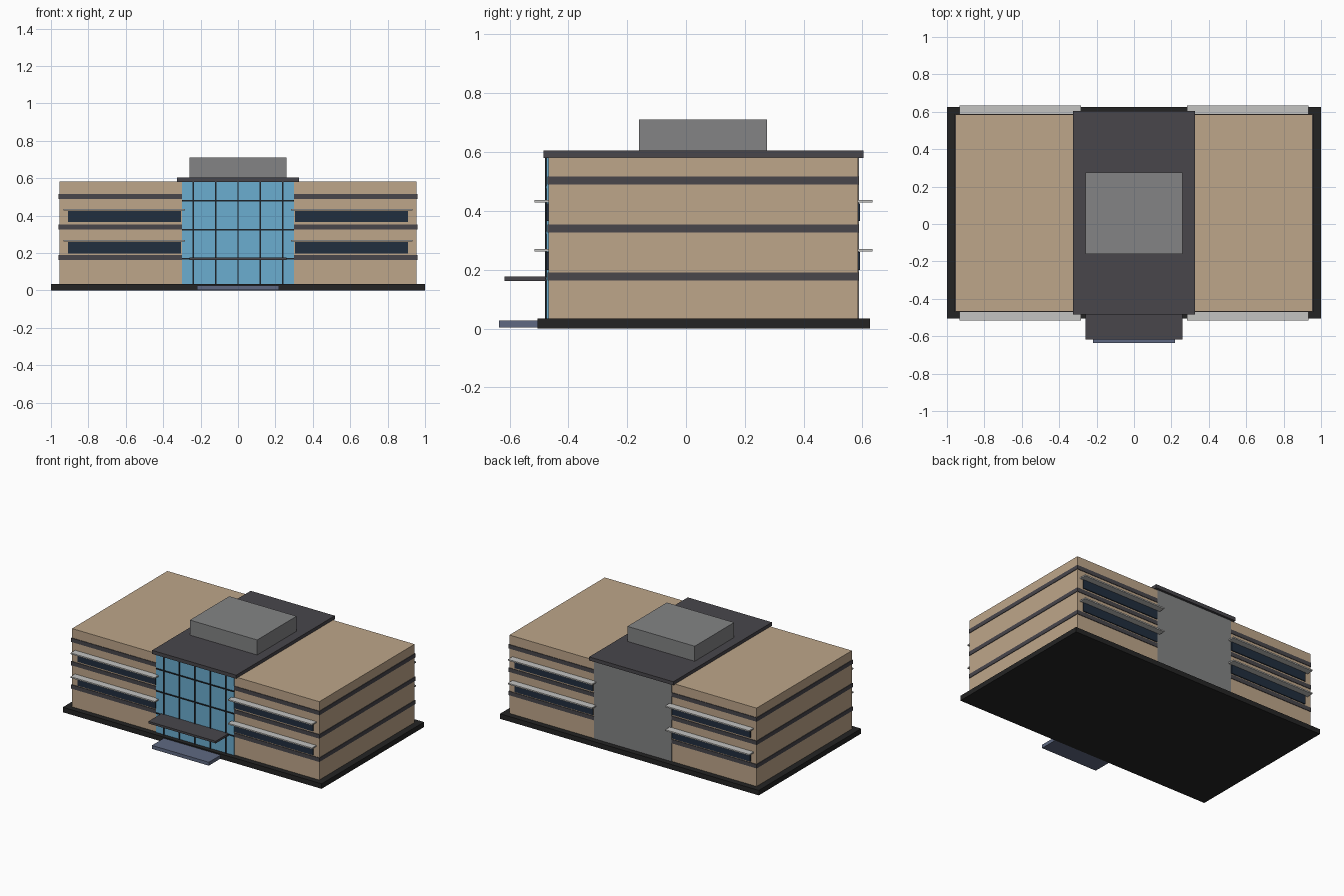
import bpy

cube = bpy.data.objects.get("Cube")
if cube:
    bpy.data.objects.remove(cube, do_unlink=True)


def material(name, srgb):
    """Flat material from 8-bit sRGB, stored as linear."""
    rgb = [((c / 255 + 0.055) / 1.055) ** 2.4 for c in srgb]
    mat = bpy.data.materials.new(name)
    mat.use_nodes = True
    mat.diffuse_color = (*rgb, 1)
    bsdf = mat.node_tree.nodes["Principled BSDF"]
    bsdf.inputs["Base Color"].default_value = (*rgb, 1)
    bsdf.inputs["Roughness"].default_value = 0.8
    return mat


tan = material("tan_wall", (190, 166, 138))
black = material("black_base", (36, 36, 36))
charcoal = material("charcoal_trim", (72, 70, 75))
grey = material("grey_panel", (131, 132, 133))
glass = material("blue_glass", (107, 174, 208))
navy = material("navy_window", (33, 46, 62))
silver = material("silver_shade", (195, 195, 193))
slate = material("slate_step", (95, 105, 130))
frame = material("dark_frame", (28, 34, 40))


def box(name, x, y, z, mat):
    """Box from (min, max) ranges on each axis."""
    verts = [(a, b, c) for c in z for a, b in
             ((x[0], y[0]), (x[1], y[0]), (x[1], y[1]), (x[0], y[1]))]
    faces = [(3, 2, 1, 0), (4, 5, 6, 7)]
    faces += [(i, (i + 1) % 4, (i + 1) % 4 + 4, i + 4) for i in range(4)]
    mesh = bpy.data.meshes.new(name)
    mesh.from_pydata(verts, [], faces)
    mesh.materials.append(mat)
    obj = bpy.data.objects.new(name, mesh)
    bpy.context.collection.objects.link(obj)
    return obj


def pair(name, x, y, z, mat):
    """The same box on the left (+x) and right (-x)."""
    box("left_" + name, x, y, z, mat)
    box("right_" + name, (-x[1], -x[0]), y, z, mat)


FRONT, BACK = -0.467, 0.585
BASE_TOP, WALL_TOP = 0.035, 0.582

# Base, entrance step and central core
box("base", (-1, 1), (-0.505, 0.625), (0, BASE_TOP), black)
box("entrance_step", (-0.22, 0.22), (-0.636, -0.505), (0.003, 0.027), slate)
box("core", (-0.3, 0.3), (FRONT, BACK + 0.003), (BASE_TOP, WALL_TOP), grey)

# Wings with the trim bands wrapping round them
pair("wing", (0.3, 0.955), (FRONT, BACK), (BASE_TOP, WALL_TOP), tan)
for i, z in enumerate((0.163, 0.326, 0.489)):
    pair(f"band_{i + 1}", (0.3, 0.959), (FRONT - 0.004, BACK + 0.004),
         (z, z + 0.028), charcoal)

# Ribbon windows and sunshades, front and back
for floor, z in (("lower", 0.199), ("upper", 0.365)):
    for side, wall, out in (("front", FRONT, -1), ("back", BACK, 1)):
        window_y = sorted((wall, wall + 0.007 * out))
        shade_y = sorted((wall, wall + 0.049 * out))
        pair(f"{floor}_{side}_window", (0.305, 0.91), window_y,
             (z, z + 0.061), navy)
        pair(f"{floor}_{side}_sunshade", (0.283, 0.932), shade_y,
             (z + 0.063, z + 0.072), silver)

# Glazed entrance wall and its grid of mullions
box("glass_wall", (-0.3, 0.3), (-0.474, FRONT), (BASE_TOP, 0.58), glass)
mullion_y = (-0.479, FRONT)
for i in range(-2, 3):
    x = i * 0.12
    box(f"mullion_{i + 3}", (x - 0.004, x + 0.004), mullion_y,
        (BASE_TOP, 0.58), frame)
for i, z in enumerate((0.17, 0.326, 0.481)):
    box(f"transom_{i + 1}", (-0.3, 0.3), mullion_y,
        (z - 0.004, z + 0.004), frame)

# Entrance canopy, roof slab and rooftop plant room
box("canopy", (-0.26, 0.26), (-0.617, FRONT), (0.162, 0.177), charcoal)
box("roof_slab", (-0.325, 0.325), (-0.484, 0.604), (0.58, 0.605), charcoal)
box("plant_room", (-0.26, 0.26), (-0.16, 0.275), (0.605, 0.71), grey)
